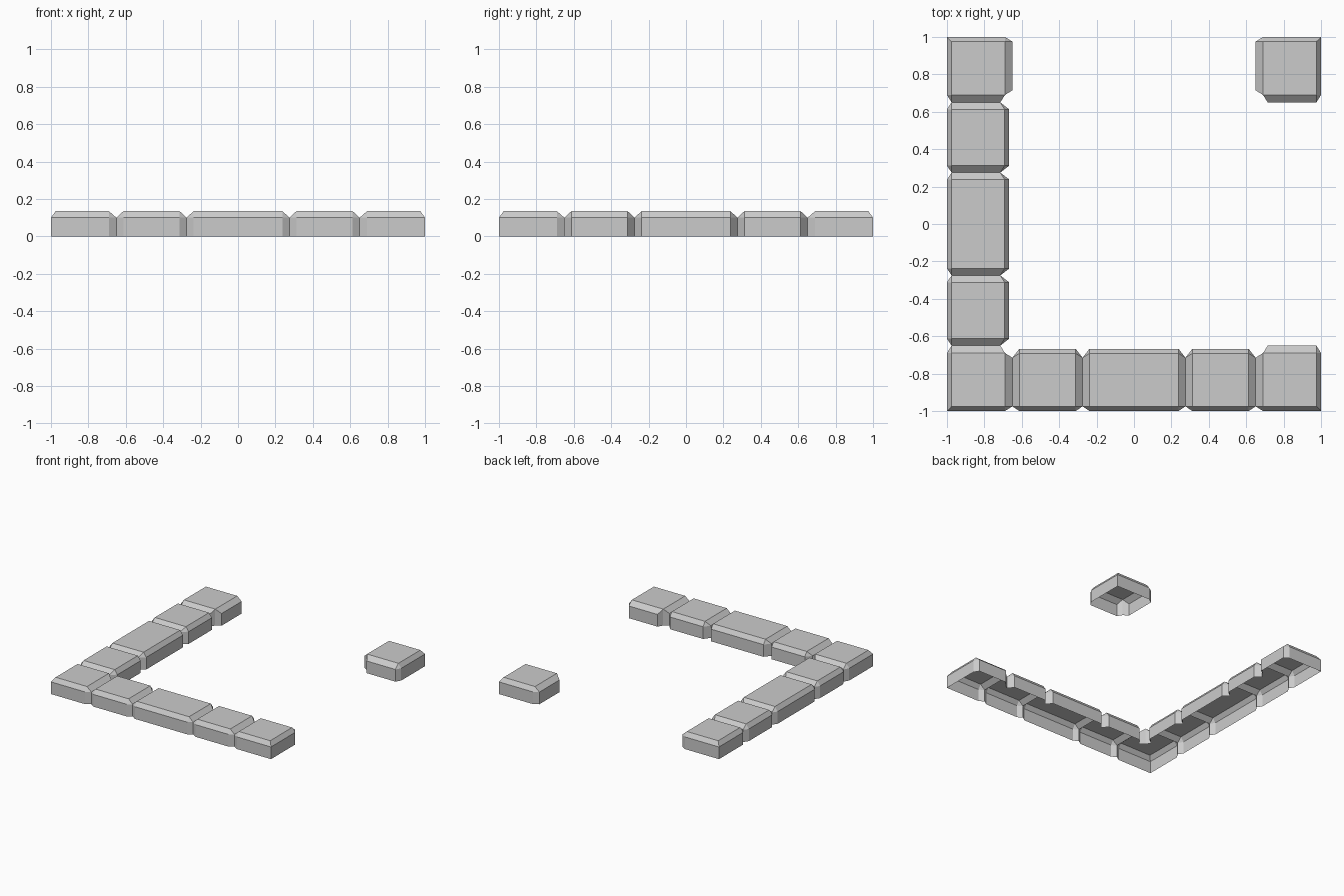
import bpy, bmesh

if "Cube" in bpy.data.objects:
    bpy.data.objects.remove(bpy.data.objects["Cube"])

RIM, TOP = 0.10, 0.135   # wall height and full height
OUT, INSET = 1.0, 0.975  # outer face and its bevelled top edge


def stone(name, outline, top, open_edges, place):
    """Hollow block: outline = (x, y, index of nearest top corner)."""
    bm = bmesh.new()
    tops = [bm.verts.new((*place(x, y), TOP)) for x, y in top]
    low = [bm.verts.new((*place(x, y), 0)) for x, y, _ in outline]
    # a rim point lying on a top corner is that corner
    rim = [tops[k] if (x, y) == top[k] else bm.verts.new((*place(x, y), RIM))
           for x, y, k in outline]
    cap = bm.faces.new(tops)
    n = len(outline)
    for i in range(n):
        j = (i + 1) % n
        if i not in open_edges:
            bm.faces.new((low[i], low[j], rim[j], rim[i]))
        ring = []
        for v in (rim[i], rim[j], tops[outline[j][2]], tops[outline[i][2]]):
            if v not in ring:
                ring.append(v)
        if len(ring) > 2:
            bm.faces.new(ring)
    bmesh.ops.recalc_face_normals(bm, faces=bm.faces)
    cap.normal_update()
    if cap.normal.z < 0:
        bmesh.ops.reverse_faces(bm, faces=bm.faces)
    me = bpy.data.meshes.new(name)
    bm.to_mesh(me)
    bm.free()
    bpy.context.collection.objects.link(bpy.data.objects.new(name, me))


def corner(name, sx, sy, open_edges):
    o, i, e, w, j = -OUT, -INSET, -0.69, -0.65, -0.715
    outline = [(o, o, 0), (e, o, 1), (w, i, 1), (w, j, 2),
               (e, e, 2), (j, w, 2), (i, w, 3), (o, e, 3)]
    top = [(i, i), (e, i), (e, e), (i, e)]
    stone(name, outline, top, open_edges, lambda x, y: (sx * x, sy * y))


def straight(name, c0, c1, place):
    m = 0.037
    a, b, o, i, w, j, t = c0 + m, c1 - m, -OUT, -INSET, -0.667, -0.715, -0.692
    outline = [(a, o, 0), (b, o, 1), (c1, i, 1), (c1, j, 2),
               (b, w, 2), (a, w, 3), (c0, j, 3), (c0, i, 0)]
    top = [(a, i), (b, i), (b, t), (a, t)]
    stone(name, outline, top, (2, 6), place)


# corner stones (ends that meet a neighbour stay open)
corner("front_left_corner_stone", 1, 1, (2, 5))
corner("front_right_corner_stone", -1, 1, (2,))
corner("back_left_corner_stone", 1, -1, (5,))
corner("back_right_corner_stone", -1, -1, ())

# straight runs along the front and the left side
runs = {"front": lambda x, y: (x, y), "left": lambda x, y: (y, x)}
spans = {"first": (-0.65, -0.275), "middle": (-0.275, 0.275), "last": (0.275, 0.65)}
for side, place in runs.items():
    for part, (c0, c1) in spans.items():
        straight(f"{side}_{part}_stone", c0, c1, place)
